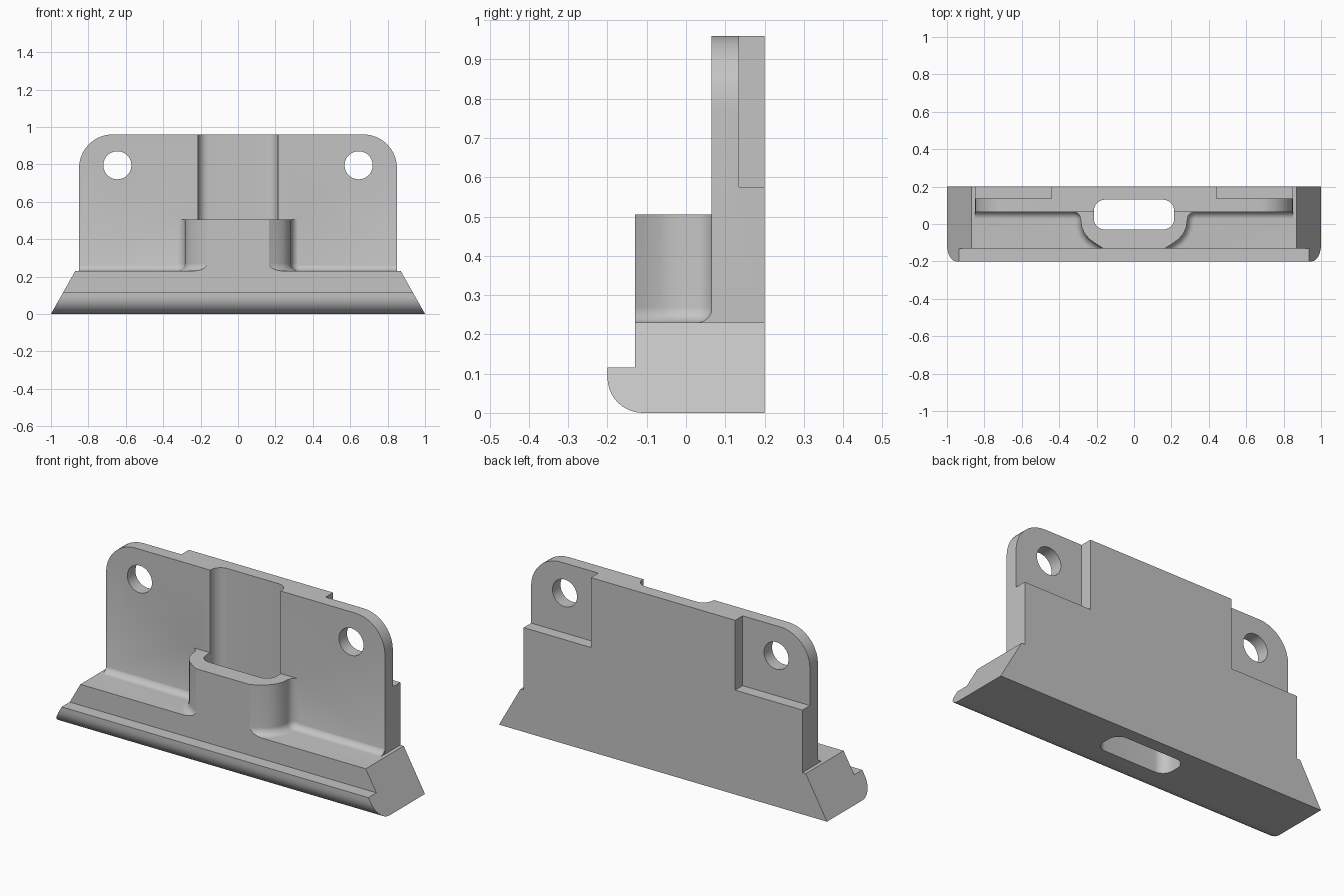
import bpy, bmesh
from math import sin, cos, pi, radians
from mathutils import Vector

if "Cube" in bpy.data.objects:
    bpy.data.objects.remove(bpy.data.objects["Cube"])

grey = bpy.data.materials.new("plain_grey")
grey.use_nodes = True
grey.diffuse_color = (0.55, 0.55, 0.55, 1)
grey.node_tree.nodes["Principled BSDF"].inputs["Base Color"].default_value = (0.55, 0.55, 0.55, 1)


def arc(cx, cy, r, start, end, n=10):
    angles = [radians(start + (end - start) * i / n) for i in range(n + 1)]
    return [(cx + r * cos(a), cy + r * sin(a)) for a in angles]


def loft(name, rings, cut_front=None):
    """Closed solid through rings of equal point count."""
    bm = bmesh.new()
    loops = [[bm.verts.new(p) for p in ring] for ring in rings]
    count = len(loops[0])
    bm.faces.new(loops[0])
    bm.faces.new(loops[-1])
    for a, b in zip(loops, loops[1:]):
        for i in range(count):
            j = (i + 1) % count
            bm.faces.new((a[i], a[j], b[j], b[i]))
    if cut_front is not None:
        bmesh.ops.bisect_plane(bm, geom=bm.verts[:] + bm.edges[:] + bm.faces[:],
                               plane_co=(0, cut_front, 0), plane_no=(0, -1, 0), clear_outer=True)
        bmesh.ops.edgeloop_fill(bm, edges=[e for e in bm.edges if e.is_boundary])
    bmesh.ops.recalc_face_normals(bm, faces=bm.faces[:])
    mesh = bpy.data.meshes.new(name)
    bm.to_mesh(mesh)
    bm.free()
    mesh.materials.append(grey)
    obj = bpy.data.objects.new(name, mesh)
    bpy.context.collection.objects.link(obj)
    return obj


def along_y(name, points, y0, y1):
    return loft(name, [[(x, y, z) for x, z in points] for y in (y0, y1)])


def box(name, x0, x1, y0, y1, z0, z1):
    return along_y(name, [(x0, z0), (x1, z0), (x1, z1), (x0, z1)], y0, y1)


# Base rail: side profile with a rounded front lip and ends that lean inward
profile = [(0.2, 0.0)] + arc(-0.11, 0.09, 0.09, 270, 180)
profile += [(-0.2, 0.115), (-0.13, 0.115), (-0.13, 0.23), (0.2, 0.23)]
base = loft("mounting_bracket", [[(s * (1 - 0.565 * z), y, z) for y, z in profile] for s in (-1, 1)])

# Upright plate with rounded top corners
outline = [(-0.85, 0.2), (0.85, 0.2)] + arc(0.67, 0.78, 0.18, 0, 90) + arc(-0.67, 0.78, 0.18, 90, 180)
plate = along_y("upright_plate", outline, 0.065, 0.2)

# Boss wall with a rounded foot that also runs along the plate
left = [(-0.849, 0.067)] + arc(-0.33, 0.022, 0.045, 90, 0, 8)
left += [(-0.28, -0.015), (-0.265, -0.05), (-0.24, -0.08), (-0.205, -0.105),
         (-0.165, -0.13), (-0.1, -0.175)]
front = [Vector(p) for p in left + [(-x, y) for x, y in reversed(left)]]


def foot_offset(i):
    sides = [(b - a).normalized() for a, b in zip(front[max(i - 1, 0):i + 1], front[i:i + 2])
             if (b - a).length > 0]
    if i > 0:
        sides = [(front[i] - front[i - 1]).normalized()]
        if i < len(front) - 1:
            sides.append((front[i + 1] - front[i]).normalized())
    else:
        sides = [(front[1] - front[0]).normalized()]
    normals = [Vector((t.y, -t.x)) for t in sides]
    n = normals[0] + normals[-1]
    return n / (1 + normals[0].dot(normals[-1]))


offsets = [foot_offset(i) for i in range(len(front))]
foot = 0.04
levels = [(0.2, foot)]
for i in range(9):
    a = pi / 2 * i / 8
    levels.append((0.23 + foot * (1 - cos(a)), foot * (1 - sin(a))))
levels.append((0.505, 0))
rings = []
for z, d in levels:
    ring = [(p.x + n.x * d, p.y + n.y * d, z) for p, n in zip(front, offsets)]
    rings.append(ring + [(0.849, 0.15, z), (-0.849, 0.15, z)])
boss = loft("boss", rings, cut_front=-0.13)

# Cutters: central slot, back corner pockets and screw holes
r = 0.06
slot_outline = (arc(0.155, 0.07, r, 0, 90) + arc(-0.155, 0.07, r, 90, 180)
                + arc(-0.155, 0.03, r, 180, 270) + arc(0.155, 0.03, r, 270, 360))
cutters = [loft("slot_cutter", [[(x, y, z) for x, y in slot_outline] for z in (-0.1, 1.1)])]
for side, s in (("left", 1), ("right", -1)):
    cutters.append(box(side + "_pocket_cutter", s * 0.44, s * 1.1, 0.135, 0.3, 0.575, 1.1))
    hole = arc(s * 0.645, 0.795, 0.075, 0, 360, 40)[:-1]
    cutters.append(along_y(side + "_hole_cutter", hole, -0.1, 0.4))

# Join the solids, then cut
helpers = [(plate, "UNION"), (boss, "UNION")] + [(c, "DIFFERENCE") for c in cutters]
for helper, operation in helpers:
    helper.hide_render = True
    mod = base.modifiers.new(helper.name, "BOOLEAN")
    mod.operation = operation
    mod.solver = "EXACT"
    mod.object = helper
bpy.context.view_layer.update()
result = bpy.data.meshes.new_from_object(base.evaluated_get(bpy.context.evaluated_depsgraph_get()))
base.modifiers.clear()
base.data = result
for helper, operation in helpers:
    bpy.data.objects.remove(helper)

# Smooth the rounded areas and keep the edges sharp
for obj in bpy.context.selected_objects:
    obj.select_set(False)
base.select_set(True)
bpy.context.view_layer.objects.active = base
bpy.ops.object.shade_smooth_by_angle(angle=radians(30))
